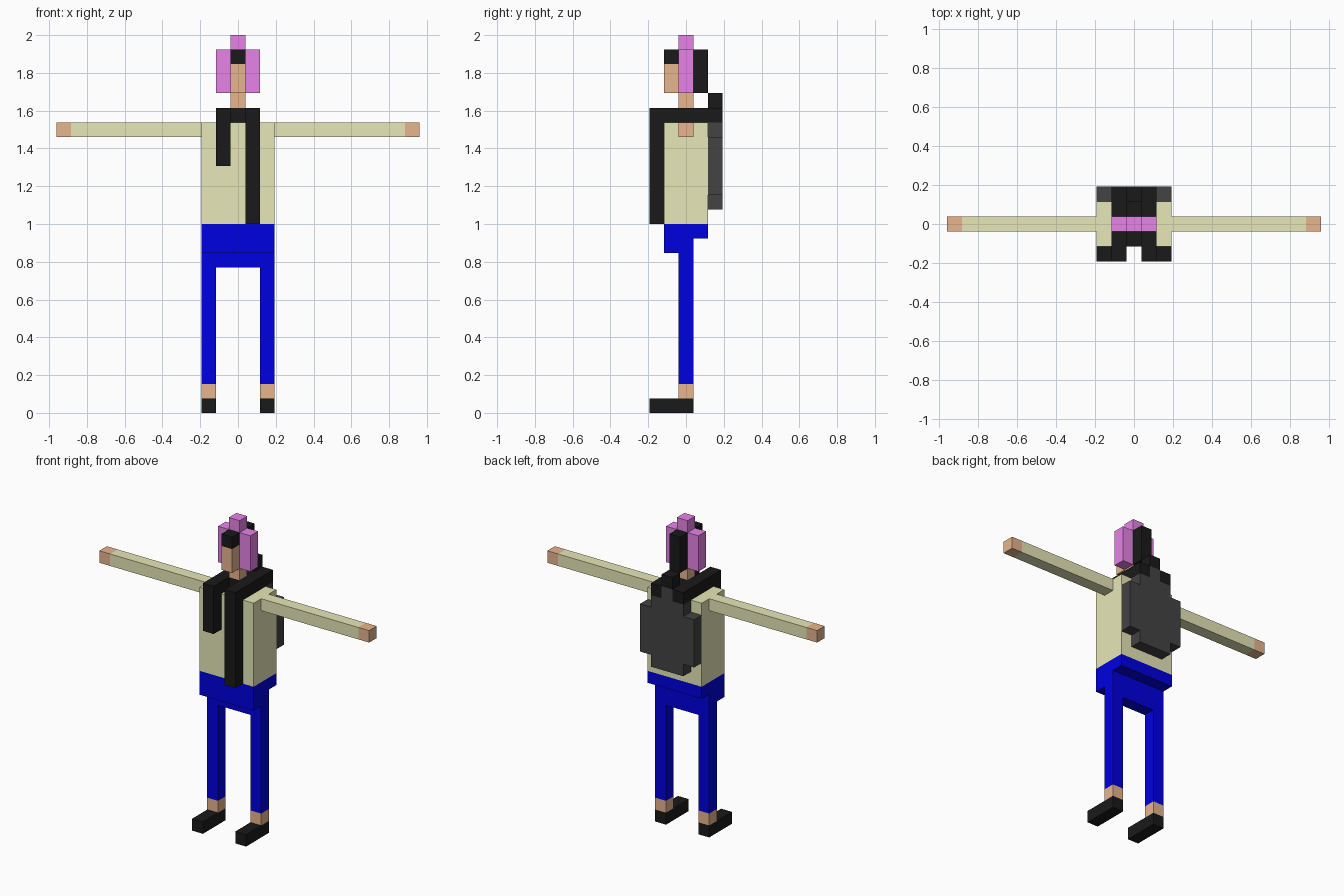
import bpy
import bmesh

if "Cube" in bpy.data.objects:
    bpy.data.objects.remove(bpy.data.objects["Cube"])

U = 2 / 26  # one block of the body grid


def material(name, r, g, b):
    m = bpy.data.materials.new(name)
    m.diffuse_color = (r, g, b, 1)
    m.use_nodes = True
    m.node_tree.nodes["Principled BSDF"].inputs["Base Color"].default_value = m.diffuse_color
    return m


black = material("black", 0.01, 0.01, 0.01)
grey = material("dark grey", 0.056, 0.056, 0.056)
pink = material("pink", 0.8, 0.23, 0.8)
skin = material("skin", 0.8, 0.46, 0.27)
cream = material("cream", 0.8, 0.8, 0.48)
blue = material("blue", 0.0, 0.0, 0.75)


def blocks(name, mat, *boxes):
    """One object from boxes given as inclusive block ranges (x0, x1, y0, y1, z0, z1)."""
    bm = bmesh.new()
    for x0, x1, y0, y1, z0, z1 in boxes:
        verts = bmesh.ops.create_cube(bm, size=1)["verts"]
        for v in verts:
            v.co.x = (x0 - 0.5 if v.co.x < 0 else x1 + 0.5) * U
            v.co.y = (y0 - 0.5 if v.co.y < 0 else y1 + 0.5) * U
            v.co.z = (z0 if v.co.z < 0 else z1 + 1) * U
    mesh = bpy.data.meshes.new(name)
    bm.to_mesh(mesh)
    bm.free()
    mesh.materials.append(mat)
    obj = bpy.data.objects.new(name, mesh)
    bpy.context.collection.objects.link(obj)


def pair(name, mat, x0, x1, *rest):
    """A part and its mirror image across the middle."""
    blocks("left_" + name, mat, (x0, x1, *rest))
    blocks("right_" + name, mat, (-x1, -x0, *rest))


# Legs and feet
pair("shoe", black, 2, 2, -2, 0, 0, 0)
pair("ankle", skin, 2, 2, 0, 0, 1, 1)
pair("trouser_leg", blue, 2, 2, 0, 0, 2, 9)

# Hips step outward towards the waist
blocks("hips", blue, (-2, 2, 0, 0, 10, 10), (-2, 2, -1, 0, 11, 11), (-2, 2, -1, 1, 12, 12))

# Shirt, sleeves and hands
blocks("shirt", cream, (-2, 2, -1, 1, 13, 19))
pair("sleeve", cream, 3, 11, 0, 0, 19, 19)
pair("hand", skin, 12, 12, 0, 0, 19, 19)

# Straps over the shoulders, one long and one short at the front
blocks("long_strap", black, (1, 1, -2, -2, 13, 20), (1, 1, -1, 2, 20, 20))
blocks("short_strap", black, (-1, -1, -2, -2, 17, 20), (-1, -1, -1, 2, 20, 20))
blocks("collar", black, (0, 0, 0, 1, 20, 20))

# Rounded backpack with a top loop
blocks("backpack", grey, (-1, 1, 2, 2, 14, 14), (-2, 2, 2, 2, 15, 18),
       (-1, 1, 2, 2, 19, 19), (0, 0, 2, 2, 20, 20))
blocks("backpack_loop", black, (0, 0, 2, 2, 21, 21))

# Head
blocks("neck", skin, (0, 0, 0, 0, 21, 21))
blocks("face", skin, (0, 0, -1, -1, 22, 23))
blocks("fringe", black, (0, 0, -1, -1, 24, 24))
blocks("back_hair", black, (0, 0, 1, 1, 22, 24))
blocks("headphones", pink, (-1, 1, 0, 0, 22, 24), (0, 0, 0, 0, 25, 25))
